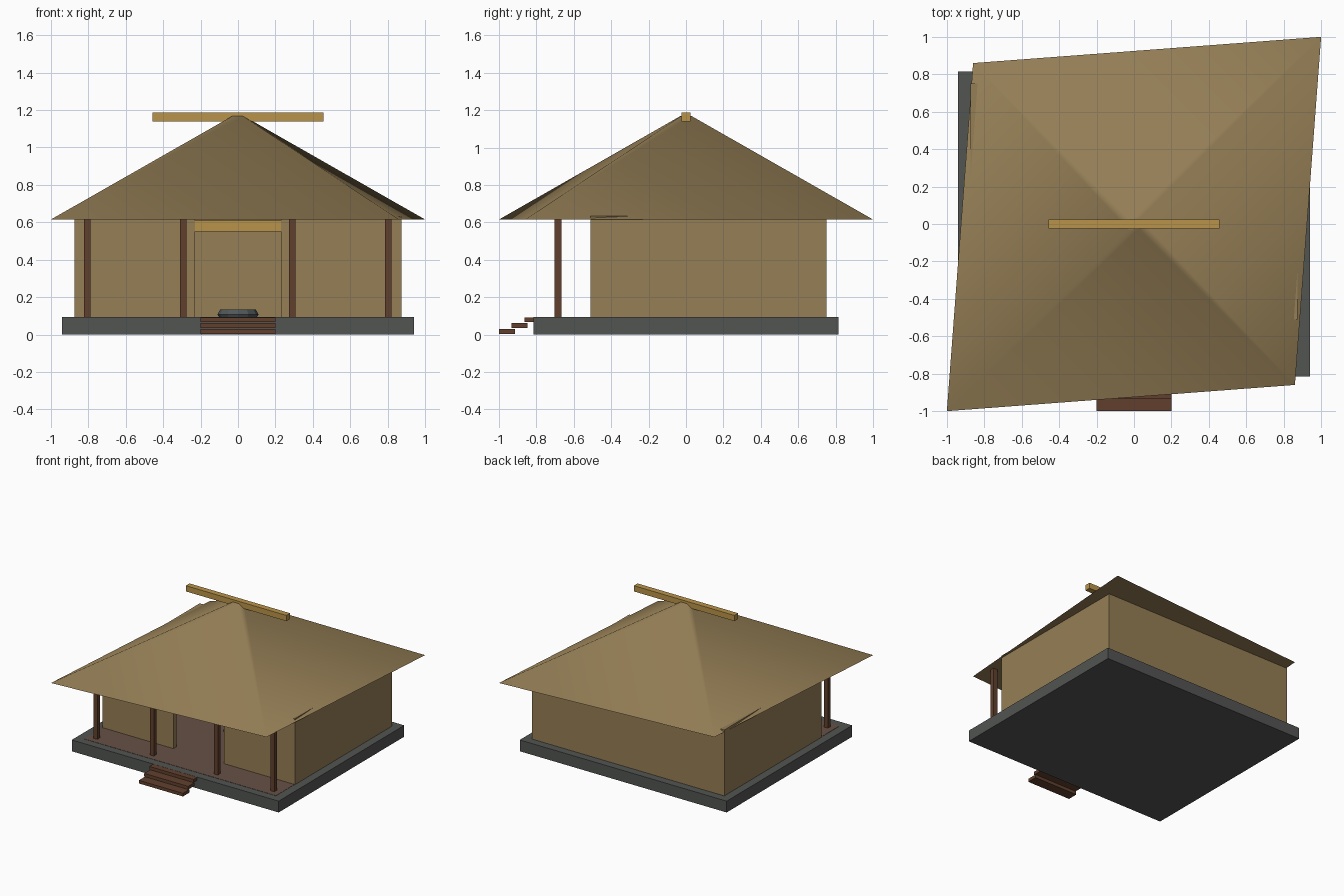
import bpy
import bmesh
from mathutils import Vector

cube = bpy.data.objects.get("Cube")
if cube:
    bpy.data.objects.remove(cube, do_unlink=True)


def material(name, rgb):
    m = bpy.data.materials.new(name)
    m.use_nodes = True
    m.diffuse_color = (*rgb, 1)
    bsdf = m.node_tree.nodes["Principled BSDF"]
    bsdf.inputs["Base Color"].default_value = (*rgb, 1)
    bsdf.inputs["Roughness"].default_value = 0.9
    return m


straw = material("straw tan", (0.30, 0.21, 0.092))
gold = material("golden bamboo", (0.49, 0.295, 0.068))
brown = material("dark wood", (0.12, 0.051, 0.027))
floor_wood = material("floor wood", (0.135, 0.082, 0.06))
stone = material("dark stone", (0.084, 0.089, 0.084))
ash = material("hearth grey", (0.08, 0.095, 0.10))


def add_object(name, bm, mat):
    bmesh.ops.recalc_face_normals(bm, faces=bm.faces)
    mesh = bpy.data.meshes.new(name)
    bm.to_mesh(mesh)
    bm.free()
    mesh.materials.append(mat)
    obj = bpy.data.objects.new(name, mesh)
    bpy.context.collection.objects.link(obj)
    return obj


def box(name, low, high, mat):
    """Box between two opposite corners."""
    low, high = Vector(low), Vector(high)
    bm = bmesh.new()
    bmesh.ops.create_cube(bm, size=1)
    for v in bm.verts:
        v.co = (low + high) / 2 + v.co * (high - low)
    return add_object(name, bm, mat)


# Stone platform and floor
ground = 0.093
box("platform", (-0.94, -0.815, 0), (0.94, 0.815, ground), stone)
box("floor", (-0.87, -0.75, 0.05), (0.87, 0.75, ground + 0.002), floor_wood)

# Floating entrance steps
for i in range(3):
    y, top = -1 + 0.068 * i, 0.03 + 0.031 * i
    box(f"step_{i + 1}", (-0.2, y, top - 0.026), (0.2, y + 0.085, top), brown)

# Walls, leaving a door opening in the front
t, side, front, back, top = 0.04, 0.873, -0.51, 0.75, 0.635
box("back_wall", (-side + t, back - t, ground), (side - t, back, top), straw)
for label, s in (("left", 1), ("right", -1)):
    xs = sorted((s * (side - t), s * side))
    box(f"{label}_wall", (xs[0], front, ground), (xs[1], back, top), straw)
    xs = sorted((s * 0.23, s * (side - t)))
    box(f"front_wall_{label}", (xs[0], front, ground), (xs[1], front + t, top), straw)
box("door_lintel", (-0.23, front, 0.55), (0.23, front + t, 0.61), gold)

# Porch posts
for i, x in enumerate((-0.805, -0.292, 0.29, 0.803)):
    box(f"porch_post_{i + 1}", (x - 0.018, -0.702, ground), (x + 0.018, -0.666, 0.62), brown)

# Thatched roof: a skewed four-sided frustum with softly shaded sides
bm = bmesh.new()
corners = ((-1, -1), (0.86, -0.86), (1, 1), (-0.86, 0.86))
eave = [bm.verts.new((x, y, 0.615)) for x, y in corners]
peak = [bm.verts.new((x * 0.03, y * 0.03, 1.168)) for x, y in corners]
for i in range(4):
    j = (i + 1) % 4
    # two triangles per side keep the soft creases of the thatch
    bm.faces.new((eave[i], eave[j], peak[j])).smooth = True
    bm.faces.new((eave[i], peak[j], peak[i])).smooth = True
bm.faces.new(peak)
bm.faces.new(eave[::-1])
add_object("thatched_roof", bm, straw)

# Ridge beam across the peak
box("ridge_beam", (-0.457, -0.024, 1.14), (0.457, 0.024, 1.187), gold)

# Hearth ring in the middle of the room
bpy.ops.mesh.primitive_torus_add(major_segments=12, minor_segments=6,
                                 major_radius=0.08, minor_radius=0.03,
                                 location=(0, 0, 0.108))
hearth = bpy.context.object
hearth.name = "hearth_ring"
hearth.data.materials.append(ash)
